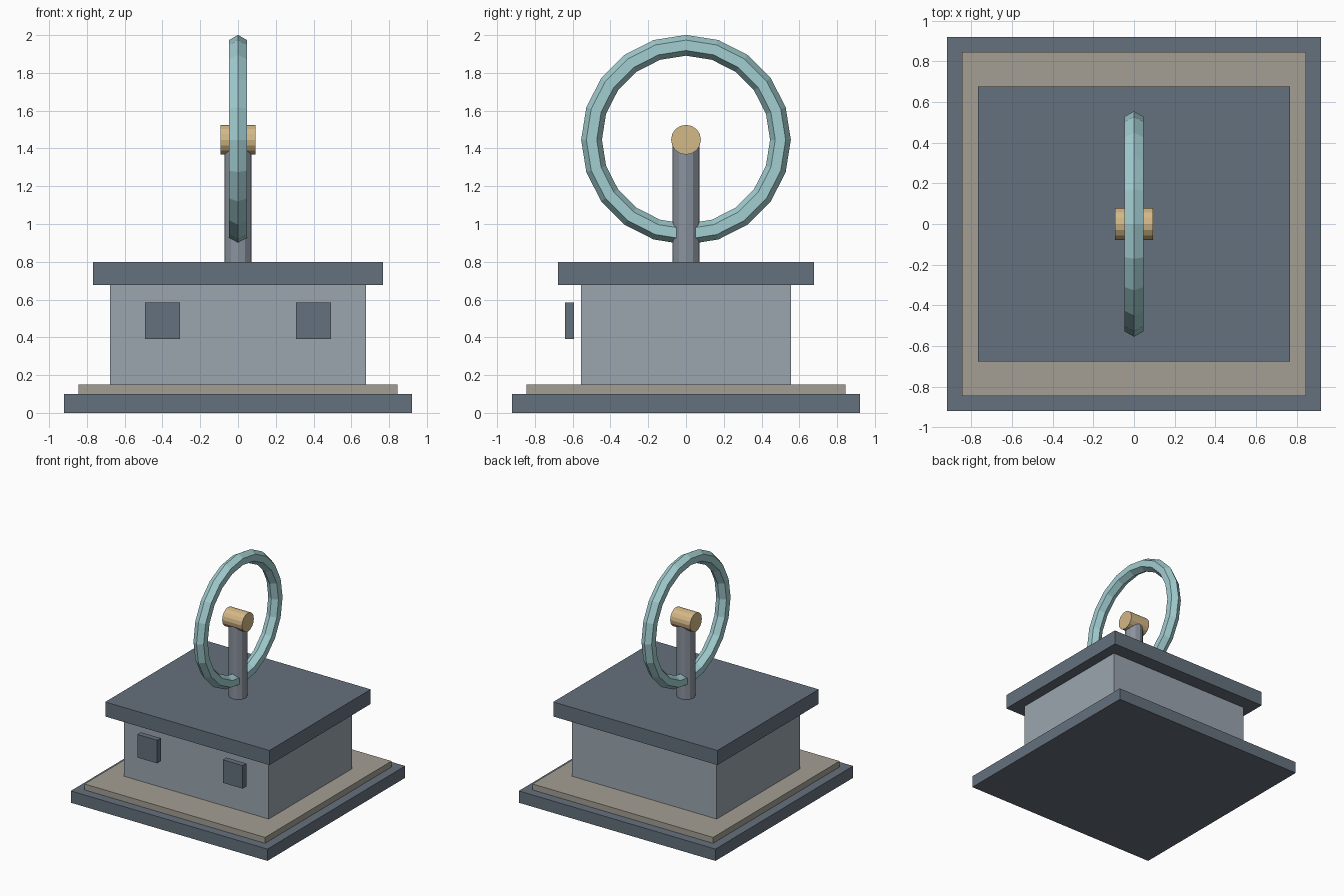
import bpy
import math

if "Cube" in bpy.data.objects:
    bpy.data.objects.remove(bpy.data.objects["Cube"])


def material(name, rgb):
    """Flat colour given as 0-255 display values, stored as linear."""
    def lin(c):
        c /= 255
        return c / 12.92 if c <= 0.04045 else ((c + 0.055) / 1.055) ** 2.4
    m = bpy.data.materials.new(name)
    m.diffuse_color = (*[lin(c) for c in rgb], 1)
    m.use_nodes = True
    m.node_tree.nodes["Principled BSDF"].inputs["Base Color"].default_value = m.diffuse_color
    return m


SLATE = material("dark slate", (101, 113, 125))
WALL = material("pale grey", (155, 165, 175))
STONE = material("warm stone", (164, 159, 148))
STEEL = material("steel grey", (139, 147, 158))
BRASS = material("brass", (212, 184, 135))
TEAL = material("pale teal", (162, 205, 208))


def finish(name, mat):
    ob = bpy.context.object
    ob.name = name
    ob.data.materials.append(mat)
    return ob


def box(name, mat, hx, hy, z0, z1, x=0, y=0):
    bpy.ops.mesh.primitive_cube_add(size=1, location=(x, y, (z0 + z1) / 2))
    ob = finish(name, mat)
    ob.scale = (2 * hx, 2 * hy, z1 - z0)
    return ob


# Stepped base, body and roof slab
box("base_slab", SLATE, 0.92, 0.92, 0, 0.10)
box("stone_step", STONE, 0.845, 0.845, 0.10, 0.15)
box("body", WALL, 0.677, 0.556, 0.15, 0.677)
box("roof_slab", SLATE, 0.768, 0.677, 0.677, 0.80)

# Pair of panels standing just off the front wall
for side, sx in (("left", -1), ("right", 1)):
    box(side + "_front_panel", SLATE, 0.0925, 0.024, 0.39, 0.585,
        x=sx * 0.4, y=-0.617)

# Post, cross hub and faceted ring
AXIS_Z = 1.446
bpy.ops.mesh.primitive_cylinder_add(vertices=12, radius=0.072, depth=AXIS_Z - 0.80,
                                    location=(0, 0, (AXIS_Z + 0.80) / 2))
finish("post", STEEL)
bpy.ops.mesh.primitive_cylinder_add(vertices=16, radius=0.079, depth=0.186,
                                    location=(0, 0, AXIS_Z),
                                    rotation=(0, math.pi / 2, 0))
finish("hub", BRASS)
bpy.ops.mesh.primitive_torus_add(major_segments=20, minor_segments=6,
                                 major_radius=0.50, minor_radius=0.055,
                                 location=(0, 0, AXIS_Z),
                                 rotation=(0, math.pi / 2, 0))
finish("ring", TEAL)
